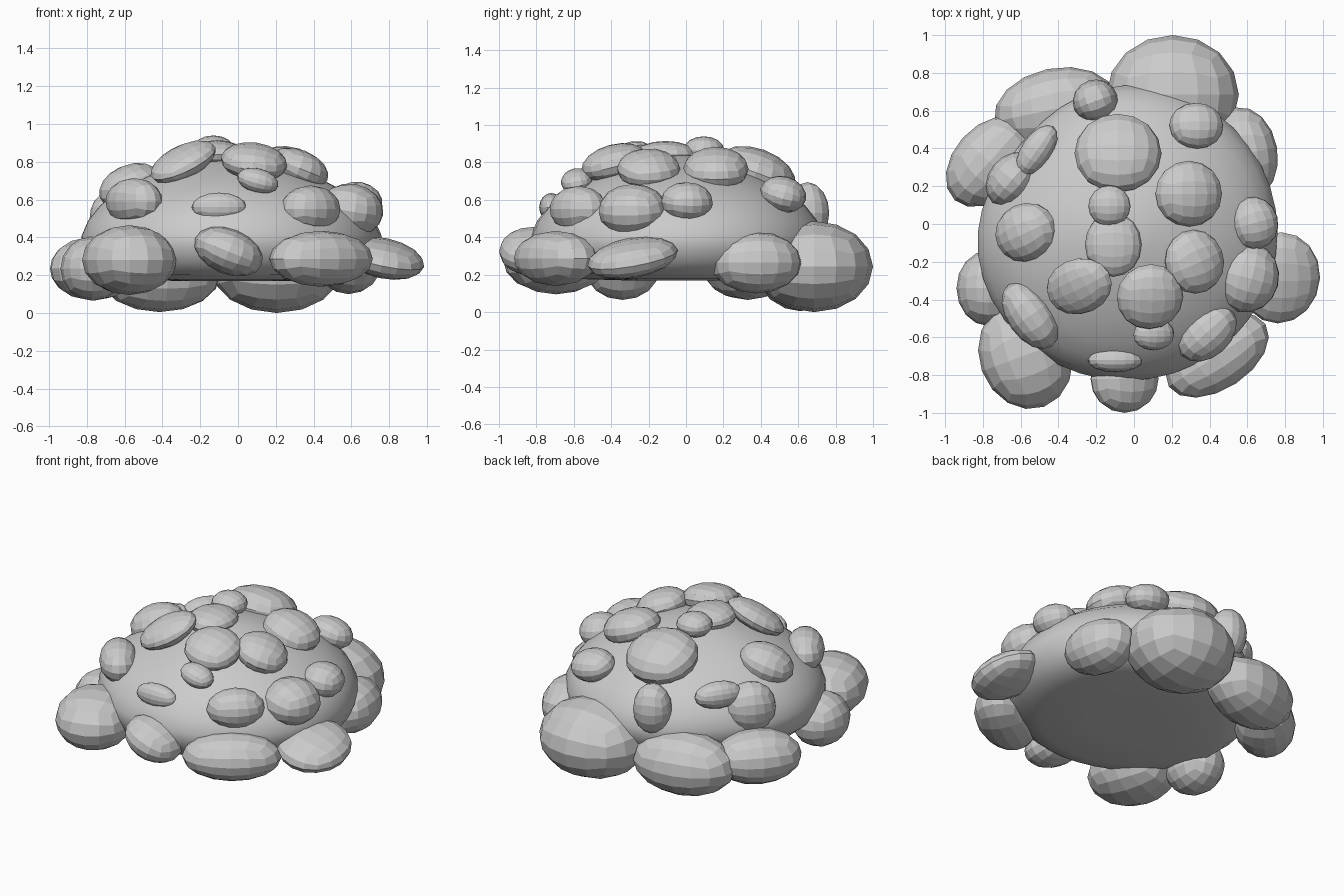
import bpy, bmesh, math
from mathutils import Matrix, Vector, Euler

if "Cube" in bpy.data.objects:
    bpy.data.objects.remove(bpy.data.objects["Cube"])


def finish(bm, name):
    bmesh.ops.recalc_face_normals(bm, faces=bm.faces)
    me = bpy.data.meshes.new(name)
    bm.to_mesh(me)
    bm.free()
    ob = bpy.data.objects.new(name, me)
    bpy.context.collection.objects.link(ob)
    return ob


def lump(name, loc, radii, rot=(0, 0, 0)):
    """Faceted ellipsoid made from a subdivided cube."""
    bm = bmesh.new()
    bmesh.ops.create_cube(bm, size=2)
    bmesh.ops.subdivide_edges(bm, edges=bm.edges[:], cuts=3, use_grid_fill=True)
    for v in bm.verts:
        v.co = Vector([math.tan(c * math.pi / 4) for c in v.co]).normalized()
    turn = Euler([math.radians(a) for a in rot]).to_matrix().to_4x4()
    m = Matrix.Translation(loc) @ turn @ Matrix.Diagonal((*radii, 1))
    bmesh.ops.transform(bm, matrix=m, verts=bm.verts)
    return finish(bm, name)


# Dome body: lathed profile with a nearly flat, soft-edged underside
profile = [(0, .17), (.3, .17), (.58, .178), (.69, .205), (.765, .27), (.80, .35), (.80, .41),
           (.765, .49), (.70, .57), (.6, .645), (.47, .715), (.32, .775), (.15, .825), (0, .845)]
bm = bmesh.new()
pts = [bm.verts.new((r, 0, z)) for r, z in profile]
edges = [bm.edges.new(p) for p in zip(pts, pts[1:])]
bmesh.ops.spin(bm, geom=pts + edges, cent=(0, 0, 0), axis=(0, 0, 1),
               angle=2 * math.pi, steps=40, use_merge=True)
bmesh.ops.remove_doubles(bm, verts=bm.verts, dist=1e-4)
for v in bm.verts:
    # the back left quarter is slightly flattened
    a = math.atan2(v.co.y, v.co.x) - math.radians(140)
    s = 1 - .08 * max(0, math.cos(a)) ** 6
    v.co = (v.co.x * s - .04, v.co.y * s * .98 - .045, v.co.z)
dome = finish(bm, "dome")
bpy.context.view_layer.objects.active = dome
dome.select_set(True)
bpy.ops.object.shade_smooth_by_angle(angle=math.radians(45))

# Large lumps around the rim
lump("rim_back_right", (.205, .685, .243), (.35, .315, .243), (0, 0, 0))
lump("rim_back_left", (-.415, .61, .205), (.33, .215, .2), (0, 0, 12))
lump("rim_right_back", (.585, .375, .265), (.175, .245, .165), (0, 0, 10))
lump("rim_right", (.77, -.285, .29), (.22, .245, .10), (10, 12, 0))
lump("rim_front_right", (.44, -.695, .287), (.305, .18, .148), (0, 0, 33))
lump("rim_front_center", (-.05, -.82, .325), (.19, .18, .12), (0, 22, 0))
lump("rim_front_left", (-.575, -.695, .28), (.245, .29, .185), (0, 0, 20))
lump("rim_left", (-.77, -.34, .235), (.17, .2, .17))
lump("rim_left_back", (-.765, .33, .235), (.275, .19, .17), (0, 0, 48))

# Smaller lumps over the dome
lump("bump_crown_back", (-.085, .375, .745), (.23, .22, .13), (-20, 0, 0))
lump("bump_back_right", (.33, .52, .63), (.145, .125, .095), (-15, 10, 0))
lump("bump_crown_right", (.29, .16, .765), (.185, .175, .11), (0, 18, 0))
lump("bump_right_front", (.32, -.2, .765), (.165, .17, .10), (8, 20, 25))
lump("bump_crown_front", (.085, -.385, .80), (.178, .178, .095), (15, 8, 0))
lump("bump_crown_left", (-.29, -.33, .80), (.195, .15, .075), (10, -28, 25))
lump("bump_crown", (-.11, -.11, .84), (.15, .17, .075))
lump("bump_peak", (-.13, .095, .865), (.112, .11, .075))
lump("bump_front_small", (.105, -.585, .70), (.112, .085, .065), (10, 15, 0))
lump("bump_front_right", (.385, -.575, .55), (.18, .13, .125), (0, 0, 42))
lump("bump_side_right_front", (.60, -.285, .545), (.17, .185, .14), (0, 10, -15))
lump("bump_side_right", (.635, .005, .59), (.13, .14, .105), (0, 10, 15))
lump("bump_front_flush", (-.1, -.72, .56), (.145, .065, .077))
lump("bump_front_left", (-.55, -.485, .59), (.20, .12, .125), (0, 0, -55))
lump("bump_left", (-.57, -.045, .67), (.175, .155, .115), (0, -22, 25))
lump("bump_left_back", (-.645, .235, .50), (.16, .125, .165), (0, 0, 50))
lump("bump_back_left", (-.515, .39, .605), (.155, .08, .085), (0, 0, 55))
lump("bump_back_flush", (-.205, .65, .53), (.12, .115, .165), (0, 0, 20))
